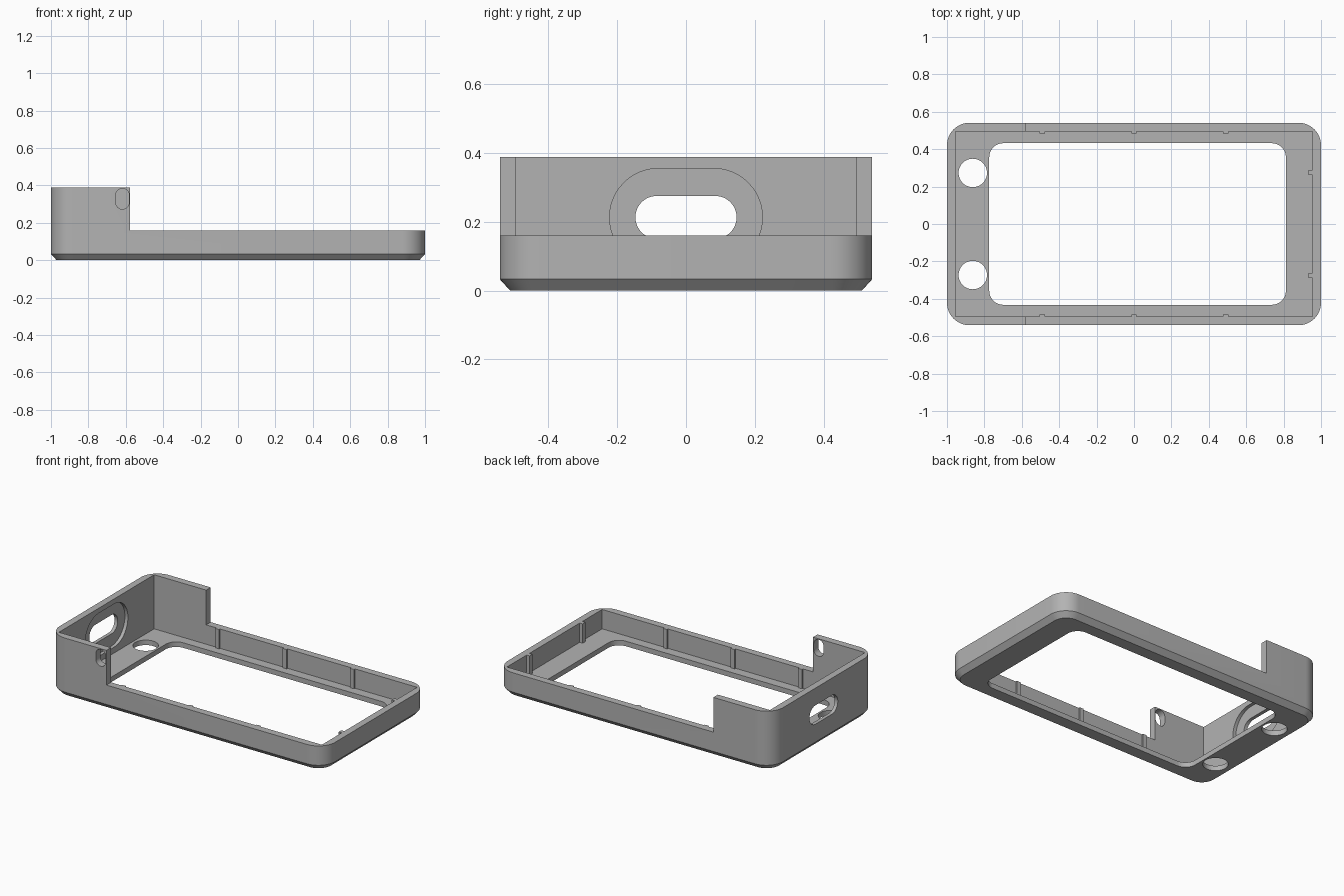
import bpy, bmesh, math
from mathutils import Matrix

if "Cube" in bpy.data.objects:
    bpy.data.objects.remove(bpy.data.objects["Cube"])

HX, HY = 1.0, 0.541          # outer half size
IX, IY = 0.955, 0.494        # cavity half size
FLOOR, LOW, HIGH = 0.033, 0.16, 0.388
STEP_X = -0.577              # where the tall end drops to the low rim

grey = bpy.data.materials.new("grey_plastic")
grey.use_nodes = True
COLOUR = (0.45, 0.45, 0.45, 1)
grey.diffuse_color = COLOUR
grey.node_tree.nodes["Principled BSDF"].inputs["Base Color"].default_value = COLOUR


def rounded_rect(hx, hy, r, seg=12):
    """Outline of a rectangle with rounded corners, counter-clockwise."""
    pts = []
    for i, (sx, sy) in enumerate([(1, 1), (-1, 1), (-1, -1), (1, -1)]):
        for k in range(seg + 1):
            a = (i + k / seg) * math.pi / 2
            pts.append((sx * (hx - r) + r * math.cos(a), sy * (hy - r) + r * math.sin(a)))
    return pts


def loft(name, layers, matrix=Matrix()):
    """Solid through stacked (outline, height) layers."""
    bm = bmesh.new()
    rings = [[bm.verts.new((x, y, z)) for x, y in pts] for pts, z in layers]
    for low, up in zip(rings, rings[1:]):
        for i in range(len(low)):
            j = (i + 1) % len(low)
            bm.faces.new((low[i], low[j], up[j], up[i]))
    bm.faces.new(rings[0][::-1])
    bm.faces.new(rings[-1])
    bmesh.ops.transform(bm, matrix=matrix, verts=bm.verts)
    bmesh.ops.remove_doubles(bm, verts=bm.verts, dist=1e-5)
    bmesh.ops.recalc_face_normals(bm, faces=bm.faces)
    mesh = bpy.data.meshes.new(name)
    bm.to_mesh(mesh)
    bm.free()
    mesh.materials.append(grey)
    obj = bpy.data.objects.new(name, mesh)
    bpy.context.collection.objects.link(obj)
    return obj


def box(name, x0, x1, y0, y1, z0, z1):
    return loft(name, [([(x0, y0), (x1, y0), (x1, y1), (x0, y1)], z) for z in (z0, z1)])


def prism(name, hx, hy, r, depth, matrix):
    pts = rounded_rect(hx, hy, r)
    return loft(name, [(pts, -depth / 2), (pts, depth / 2)], matrix)


# Outer body with a chamfered underside
case = loft("case", [(rounded_rect(HX - 0.03, HY - 0.03, 0.09), 0),
                     (rounded_rect(HX, HY, 0.12), FLOOR),
                     (rounded_rect(HX, HY, 0.12), HIGH)])

# Outline axes turned to face the end wall (y, z) and the front wall (x, z)
to_end = Matrix(((0, 0, 1, 0), (1, 0, 0, 0), (0, 1, 0, 0), (0, 0, 0, 1)))
to_front = Matrix.Rotation(math.pi / 2, 4, "X")
move = Matrix.Translation

cutters = [
    box("cavity_cutter", -IX, IX, -IY, IY, FLOOR, 1),
    box("low_rim_cutter", STEP_X, 2, -1, 1, LOW, 1),
    prism("window_cutter", 0.793, 0.432, 0.075, 0.3, move((0.019, 0, 0))),
    prism("port_cutter", 0.147, 0.062, 0.0619, 0.3, move((-1, 0, 0.213)) @ to_end),
    prism("port_recess_cutter", 0.222, 0.142, 0.1419, 0.08, move((-0.937, 0, 0.213)) @ to_end),
    prism("side_slot_cutter", 0.036, 0.055, 0.0359, 0.2, move((-0.618, -HY, 0.328)) @ to_front),
]
for s in (-1, 1):
    cutters.append(prism("round_hole_cutter", 0.076, 0.076, 0.0759, 0.3, move((-0.862, s * 0.273, 0))))

for cutter in cutters:
    cutter.hide_render = True
    mod = case.modifiers.new(cutter.name, "BOOLEAN")
    mod.operation, mod.solver, mod.object = "DIFFERENCE", "EXACT", cutter

# Bake the cuts and drop the helpers
bpy.context.view_layer.update()
graph = bpy.context.evaluated_depsgraph_get()
baked = bpy.data.meshes.new_from_object(case.evaluated_get(graph))
case.modifiers.clear()
case.data = baked
for cutter in cutters:
    bpy.data.objects.remove(cutter)

# Small grip ribs on the inner walls
for s, side in ((-1, "front"), (1, "back")):
    for x in (-0.49, 0, 0.49):
        y0, y1 = sorted((s * (IY - 0.01), s * (IY + 0.005)))
        box(side + "_rib", x - 0.014, x + 0.014, y0, y1, FLOOR - 0.005, LOW)
    box("end_rib", IX - 0.022, IX + 0.005, s * 0.275 - 0.014, s * 0.275 + 0.014, FLOOR - 0.005, LOW)

# Smooth the rounded corners, keep edges sharp
bpy.ops.object.select_all(action="DESELECT")
case.select_set(True)
bpy.context.view_layer.objects.active = case
bpy.ops.object.shade_smooth_by_angle(angle=math.radians(30))
